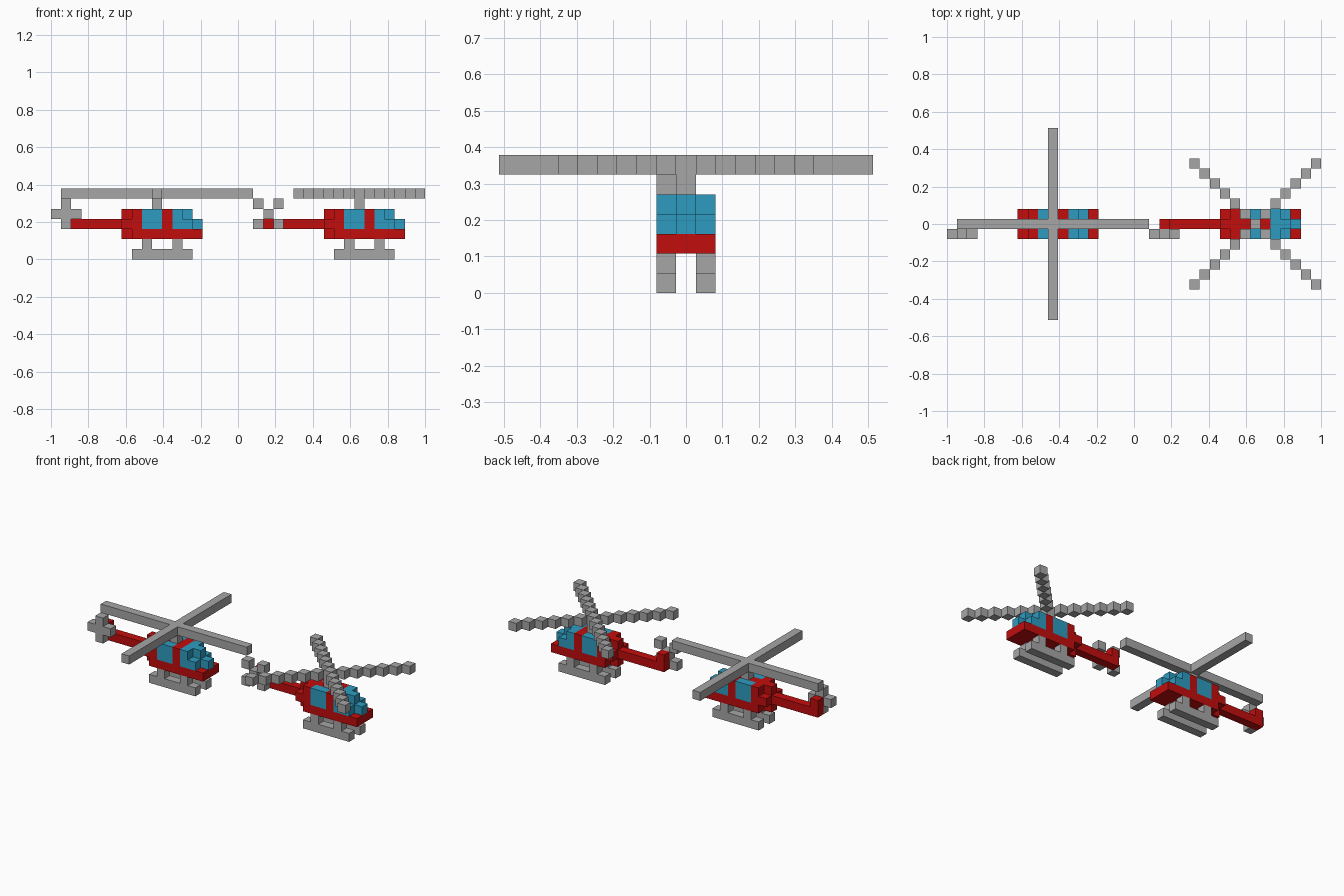
import bpy
import bmesh
from mathutils import Matrix, Vector

cube = bpy.data.objects.get("Cube")
if cube:
    bpy.data.objects.remove(cube, do_unlink=True)

V = 2 / 37  # edge of one block


def make_material(name, rgb):
    mat = bpy.data.materials.new(name)
    mat.use_nodes = True
    mat.diffuse_color = (*rgb, 1)
    mat.node_tree.nodes["Principled BSDF"].inputs["Base Color"].default_value = (*rgb, 1)
    return mat


RED = make_material("red", (0.54, 0.004, 0.004))
BLUE = make_material("window blue", (0.027, 0.33, 0.53))
GREY = make_material("grey", (0.38, 0.38, 0.38))


def part(name, mat, boxes, shift=0):
    """Boxes are inclusive block ranges (x0, x1, y0, y1, z0, z1)."""
    bm = bmesh.new()
    for x0, x1, y0, y1, z0, z1 in boxes:
        size = Vector((x1 - x0 + 1, y1 - y0 + 1, z1 - z0 + 1)) * V
        centre = Vector(((x0 + x1 + 1) / 2 + shift - 18.5, (y0 + y1) / 2, (z0 + z1 + 1) / 2)) * V
        bmesh.ops.create_cube(bm, size=1, matrix=Matrix.Translation(centre) @ Matrix.Diagonal((*size, 1)))
    mesh = bpy.data.meshes.new(name)
    bm.to_mesh(mesh)
    bm.free()
    mesh.materials.append(mat)
    obj = bpy.data.objects.new(name, mesh)
    bpy.context.collection.objects.link(obj)


def block(x, y, z):
    return (x, x, y, y, z, z)


def helicopter(label, s):
    # Fuselage
    part(label + "_floor", RED, [(8, 14, -1, 1, 2, 2)], s)
    part(label + "_rear_wall", RED, [(8, 8, -1, 1, 3, 4), (7, 7, -1, 1, 3, 3),
                                     block(7, 0, 4), block(7, 0, 2)], s)
    part(label + "_cabin_spine", RED, [(9, 10, 0, 0, 3, 4)], s)
    part(label + "_door_pillar", RED, [(11, 11, -1, 1, 3, 4)], s)
    # Tail boom with raised end
    part(label + "_tail_boom", RED, [(1, 6, 0, 0, 3, 3), block(1, 0, 4)], s)
    # Windows and stepped nose glass
    for side, y in (("left", 1), ("right", -1)):
        part(f"{label}_{side}_window", BLUE, [(9, 10, y, y, 3, 4)], s)
    part(label + "_windscreen", BLUE, [(12, 12, -1, 1, 3, 4), (13, 13, -1, 1, 3, 3),
                                       block(13, 0, 4), block(14, 0, 3)], s)
    # Skids and struts
    for side, y in (("left", 1), ("right", -1)):
        part(f"{label}_{side}_skid", GREY, [(8, 13, y, y, 0, 0), block(9, y, 1), block(12, y, 1)], s)
    part(label + "_mast", GREY, [block(10, 0, 5)], s)


helicopter("first", 0)
helicopter("second", 20)

# First helicopter: straight rotors
part("first_main_rotor", GREY, [(1, 19, 0, 0, 6, 6), (10, 10, 1, 9, 6, 6), (10, 10, -9, -1, 6, 6)])
part("first_tail_rotor", GREY, [(0, 2, -1, -1, 4, 4), block(1, -1, 3), block(1, -1, 5)])

# Second helicopter: diagonal rotors
diagonals = [(a, b) for a in (-1, 1) for b in (-1, 1)]
part("second_main_rotor", GREY, [block(10, 0, 6)] +
     [block(10 + a * k, b * k, 6) for a, b in diagonals for k in range(1, 7)], 20)
part("second_tail_rotor", GREY, [block(1, -1, 4)] +
     [block(1 + a, -1, 4 + b) for a, b in diagonals], 20)
